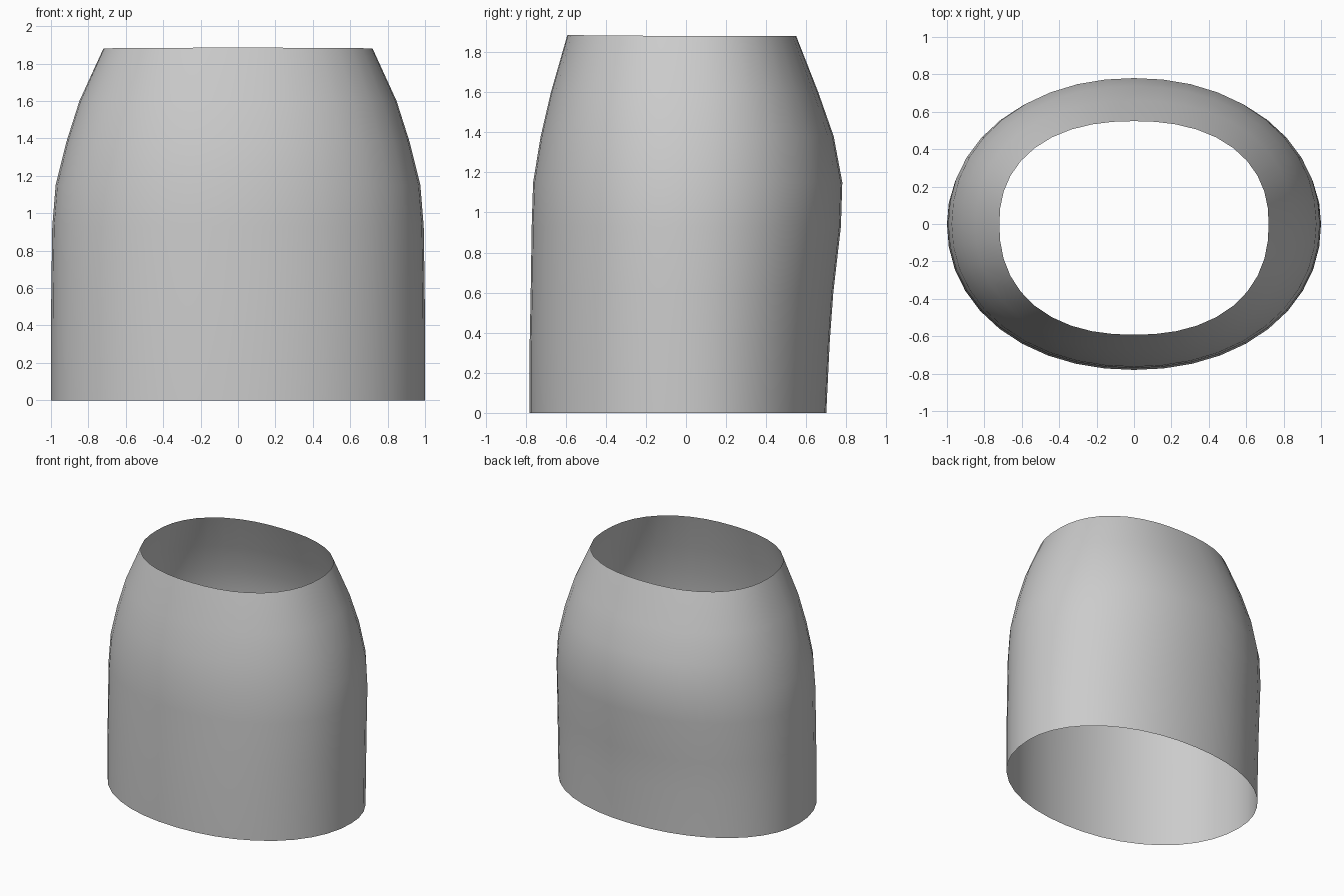
import bpy, bmesh, math

if "Cube" in bpy.data.objects:
    bpy.data.objects.remove(bpy.data.objects["Cube"])

SIDES = 40
# height, half width, front depth, back depth, roundness (2 = ellipse)
RINGS = [
    (0.00, 1.000, 0.780, 0.700, 2.10),
    (0.35, 1.000, 0.780, 0.717, 2.10),
    (0.60, 0.998, 0.775, 0.735, 2.10),
    (0.93, 0.993, 0.770, 0.773, 2.10),
    (1.15, 0.975, 0.763, 0.780, 2.10),
    (1.38, 0.918, 0.725, 0.737, 2.15),
    (1.60, 0.848, 0.674, 0.660, 2.20),
    (1.88, 0.720, 0.592, 0.550, 2.28),
]


def ring_point(i, z, w, front, back, n):
    a = 2 * math.pi * i / SIDES
    c, s = math.cos(a), math.sin(a)
    # radial superellipse keeps the points evenly spread
    r = (abs(c) ** n + abs(s) ** n) ** (-1 / n)
    depth = back if s > 0 else front
    return (w * r * c, depth * r * s, z)


# Open, tapered sleeve lofted through the rings
bm = bmesh.new()
loops = [[bm.verts.new(ring_point(i, *ring)) for i in range(SIDES)] for ring in RINGS]

# Rim rises very slightly at the front
for v in loops[-1]:
    v.co.z += 0.005 * max(0, -v.co.y / 0.59)

for low, high in zip(loops, loops[1:]):
    for i in range(SIDES):
        j = (i + 1) % SIDES
        bm.faces.new((low[i], low[j], high[j], high[i]))

mesh = bpy.data.meshes.new("tapered_sleeve")
bm.to_mesh(mesh)
bm.free()
mesh.shade_smooth()
sleeve = bpy.data.objects.new("tapered_sleeve", mesh)
bpy.context.collection.objects.link(sleeve)
